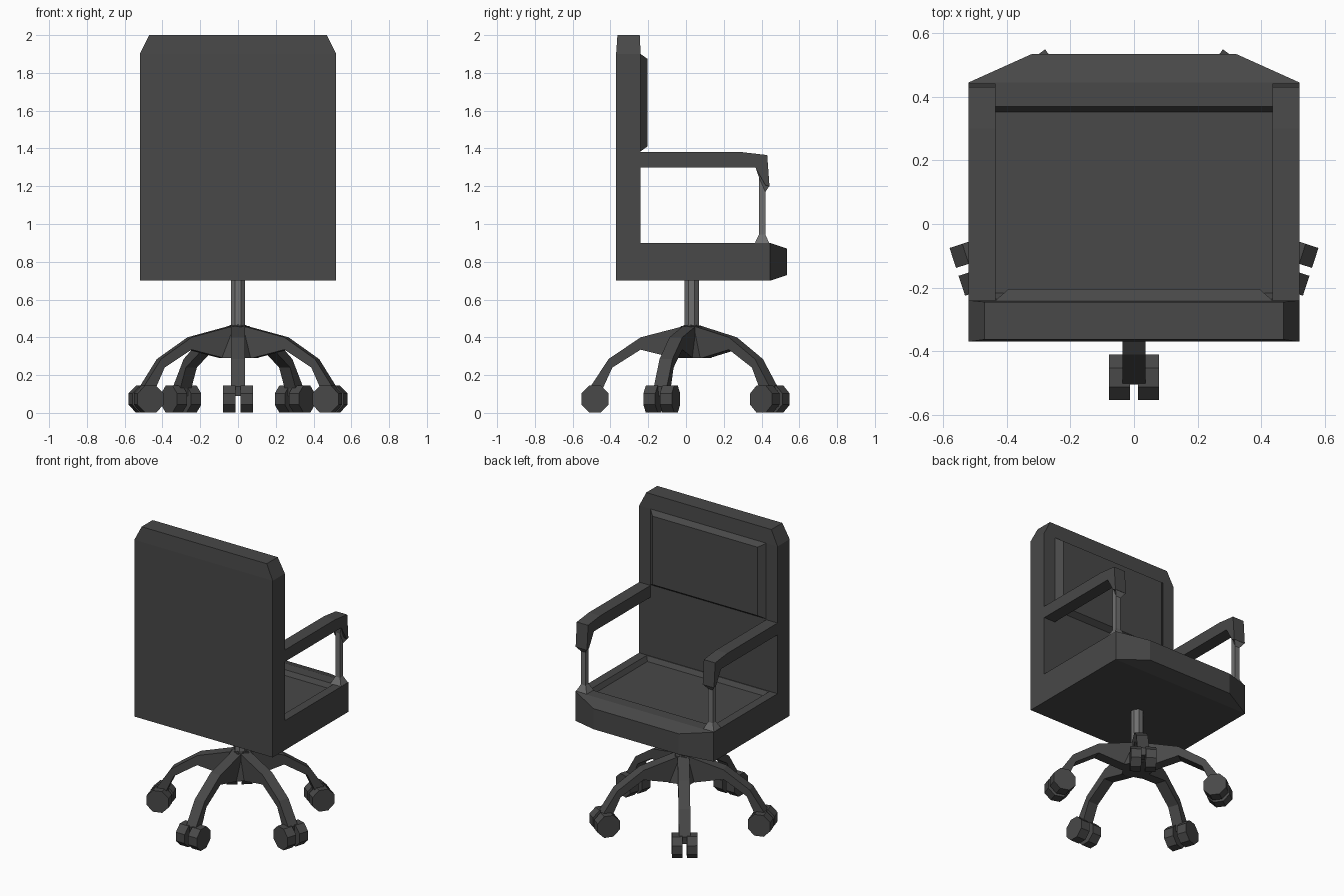
import bpy, bmesh, math
from mathutils import Matrix, Vector

if "Cube" in bpy.data.objects:
    bpy.data.objects.remove(bpy.data.objects["Cube"])


def material(name, v):
    m = bpy.data.materials.new(name)
    m.diffuse_color = (v, v, v, 1)
    m.use_nodes = True
    m.node_tree.nodes["Principled BSDF"].inputs["Base Color"].default_value = m.diffuse_color
    return m


DARK = material("dark_grey", 0.065)
METAL = material("metal_grey", 0.16)
AXIS_Y = 0.03  # the column stands slightly off centre


def finish(name, bm, mat, matrix=None):
    bmesh.ops.recalc_face_normals(bm, faces=bm.faces[:])
    if matrix:
        bm.transform(matrix)
    me = bpy.data.meshes.new(name)
    bm.to_mesh(me)
    bm.free()
    me.materials.append(mat)
    ob = bpy.data.objects.new(name, me)
    bpy.context.collection.objects.link(ob)
    return ob


def loft(rings):
    """Closed solid through rings with equal point counts."""
    bm = bmesh.new()
    vs = [[bm.verts.new(p) for p in ring] for ring in rings]
    n = len(vs[0])
    for a, b in zip(vs, vs[1:]):
        for i in range(n):
            j = (i + 1) % n
            bm.faces.new((a[i], a[j], b[j], b[i]))
    bm.faces.new(vs[0])
    bm.faces.new(vs[-1])
    bmesh.ops.recalc_face_normals(bm, faces=bm.faces[:])
    return bm


def rect_z(hx, y0, y1, z):
    return [(-hx, y0, z), (hx, y0, z), (hx, y1, z), (-hx, y1, z)]


def rect_y(hx, z0, z1, y):
    return [(-hx, y, z0), (hx, y, z0), (hx, y, z1), (-hx, y, z1)]


def prism(profile, x0, x1):
    return loft([[(x, a, z) for a, z in profile] for x in (x0, x1)])


# Backrest with clipped top corners
finish("backrest", loft([rect_z(0.52, -0.37, -0.24, 0.70),
                         rect_z(0.52, -0.37, -0.24, 1.90),
                         rect_z(0.47, -0.363, -0.245, 2.00)]), DARK)

# Raised pad on the backrest
finish("back_pad", loft([rect_y(0.435, 1.385, 1.90, -0.245),
                         rect_y(0.435, 1.385, 1.90, -0.24),
                         rect_y(0.395, 1.41, 1.875, -0.205)]), DARK)

# Seat with tapered front lip and a shallow sunken top
seat = loft([rect_y(0.52, 0.70, 0.90, -0.24),
             rect_y(0.52, 0.70, 0.90, 0.445),
             rect_y(0.32, 0.73, 0.87, 0.535)])
top = max(seat.faces, key=lambda f: f.normal.z + f.calc_center_median().z)
bmesh.ops.inset_region(seat, faces=[top], thickness=0.085)
for v in top.verts:
    v.co.y = 0.37 if v.co.y > 0.1 else -0.235
bmesh.ops.inset_region(seat, faces=[top], thickness=0.025, depth=-0.03)
finish("seat", seat, DARK)

# Armrests and their flared posts
arm = [(-0.24, 1.30), (-0.24, 1.38), (0.30, 1.38), (0.43, 1.365),
       (0.442, 1.20), (0.42, 1.205), (0.367, 1.30)]
# Post rings: back y, back z, front y, front z, half width
post = [(0.365, 0.90, 0.44, 0.90, 0.04), (0.387, 0.945, 0.42, 0.945, 0.018),
        (0.387, 1.245, 0.42, 1.17, 0.018), (0.368, 1.30, 0.441, 1.20, 0.04)]
for side, s in (("left", -1), ("right", 1)):
    finish(side + "_armrest", prism(arm, s * 0.435, s * 0.52), DARK)
    cx = s * 0.478
    finish(side + "_arm_post", loft(
        [[(cx - h, yb, zb), (cx + h, yb, zb), (cx + h, yf, zf), (cx - h, yf, zf)]
         for yb, zb, yf, zf, h in post]), METAL)


def cone(sides, r0, r1, depth, matrix):
    bm = bmesh.new()
    bmesh.ops.create_cone(bm, cap_ends=True, segments=sides,
                          radius1=r0, radius2=r1, depth=depth, matrix=matrix)
    return bm


# Gas column and hub
finish("column", cone(8, 0.041, 0.041, 0.26, Matrix.Translation((0, AXIS_Y, 0.58))
                      @ Matrix.Rotation(math.pi / 8, 4, 'Z')), METAL)
finish("hub", cone(5, 0.11, 0.06, 0.17, Matrix.Translation((0, AXIS_Y, 0.375))
                   @ Matrix.Rotation(-math.pi / 2, 4, 'Z')), DARK)

# Five arched legs with twin-wheel casters
leg = [(0, 0.47), (0.27, 0.40), (0.44, 0.285), (0.535, 0.14), (0.53, 0.09),
       (0.47, 0.09), (0.47, 0.13), (0.42, 0.24), (0.27, 0.335), (0.09, 0.29), (0, 0.29)]
for k in range(5):
    place = Matrix.Translation((0, AXIS_Y, 0)) @ Matrix.Rotation(math.pi + k * math.tau / 5, 4, 'Z')
    finish(f"leg_{k + 1}", prism(leg, -0.036, 0.036), DARK, place)
    for side, s in (("left", -1), ("right", 1)):
        spot = (Matrix.Translation((s * 0.046, 0.512, 0.073))
                @ Matrix.Rotation(math.pi / 2, 4, 'Y')
                @ Matrix.Rotation(math.pi / 8, 4, 'Z'))
        finish(f"caster_{k + 1}_{side}_wheel", cone(8, 0.078, 0.078, 0.066, spot), DARK, place)
